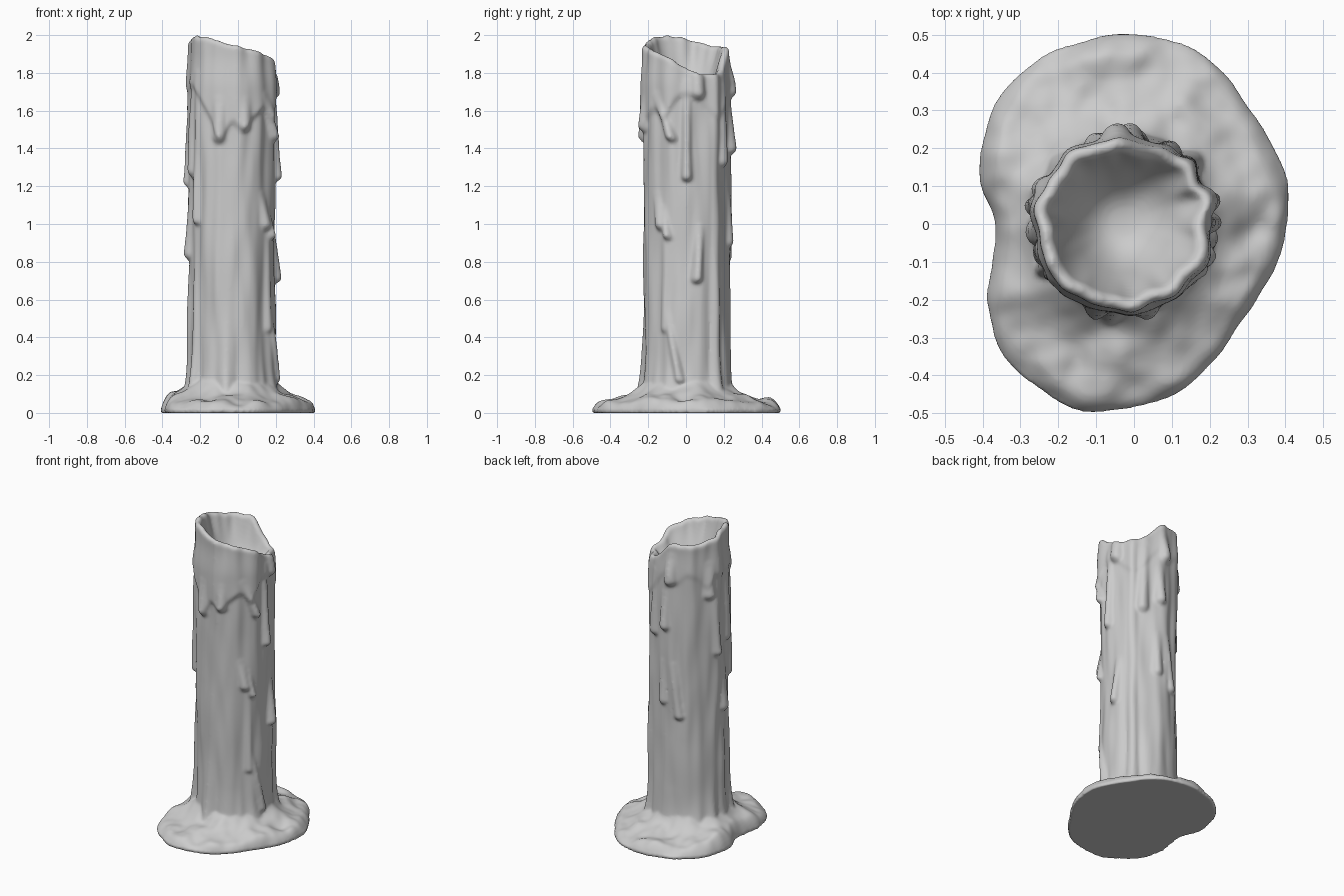
import bpy, bmesh, math
from mathutils import Vector, noise

cube = bpy.data.objects.get("Cube")
if cube:
    bpy.data.objects.remove(cube)

wax = bpy.data.materials.new("pale_grey_wax")
wax.use_nodes = True
COLOUR = (0.6, 0.6, 0.6, 1)
wax.diffuse_color = COLOUR
wax.node_tree.nodes["Principled BSDF"].inputs["Base Color"].default_value = COLOUR

SEG = 216
CX, CY, R = -0.032, 0.004, 0.226


def around(values, deg):
    """Smooth periodic interpolation of values spaced evenly round the circle."""
    n = len(values)
    f = (deg % 360) / 360 * n
    i, t = int(f) % n, f - int(f)
    a, b, c, d = (values[(i + k) % n] for k in (-1, 0, 1, 2))
    return b + 0.5 * t * (c - a + t * (2 * a - 5 * b + 4 * c - d + t * (3 * (b - c) + d - a)))


def smooth(a, b, x):
    t = max(0, min(1, (x - a) / (b - a)))
    return t * t * (3 - 2 * t)


def wobble(x, y, z):
    return noise.noise(Vector((x, y, z)))


def loft(name, rings):
    """Skin a list of closed rings into one solid object."""
    bm = bmesh.new()
    loops = [[bm.verts.new(p) for p in ring] for ring in rings]
    for lo, hi in zip(loops, loops[1:]):
        for i in range(SEG):
            j = (i + 1) % SEG
            bm.faces.new((lo[i], lo[j], hi[j], hi[i]))
    bm.faces.new(loops[0][::-1])
    bm.faces.new(loops[-1])
    bmesh.ops.recalc_face_normals(bm, faces=bm.faces)
    mesh = bpy.data.meshes.new(name)
    bm.to_mesh(mesh)
    bm.free()
    mesh.materials.append(wax)
    obj = bpy.data.objects.new(name, mesh)
    bpy.context.collection.objects.link(obj)
    return obj


# Rim height every 30 degrees, starting at +x
RIM = [1.825, 1.79, 1.825, 1.93, 1.935, 1.95, 1.98, 1.995, 1.98, 1.95, 1.925, 1.89]
# Lower edge of the wax curtain below the rim, every 15 degrees
CURTAIN = [1.68, 1.66, 1.6, 1.56, 1.62, 1.7, 1.74, 1.68, 1.74, 1.72, 1.66, 1.72,
           1.7, 1.72, 1.72, 1.66, 1.56, 1.44, 1.53, 1.49, 1.56, 1.6, 1.55, 1.65]
# Drips: start angle, end angle, top, bottom, half width, depth
DRIPS = [
    (253, 253, 1.65, 1.42, 0.045, 0.03), (288, 288, 1.65, 1.48, 0.04, 0.025),
    (318, 342, 1.68, 1.43, 0.038, 0.038), (0, 0, 1.75, 1.22, 0.034, 0.04),
    (316, 323, 1.15, 0.96, 0.042, 0.038), (326, 335, 1.08, 0.91, 0.034, 0.038),
    (18, 12, 0.98, 0.68, 0.036, 0.042), (328, 328, 1.0, 0.42, 0.03, 0.018),
    (328, 353, 0.6, 0.15, 0.03, 0.03), (41, 41, 1.75, 0.05, 0.04, 0.028),
    (58, 56, 1.72, 1.29, 0.045, 0.038), (94, 94, 1.85, 1.66, 0.05, 0.045),
    (84, 84, 1.6, 1.36, 0.045, 0.045), (100, 109, 1.15, 0.79, 0.034, 0.032),
    (155, 155, 1.8, 1.57, 0.045, 0.038), (165, 170, 1.55, 1.19, 0.036, 0.035),
    (190, 186, 1.2, 0.8, 0.048, 0.042), (200, 200, 1.76, 1.24, 0.045, 0.035),
    (219, 216, 1.8, 0.99, 0.03, 0.032), (211, 211, 1.0, 0.1, 0.035, 0.028),
    (183, 183, 0.9, 0.1, 0.05, 0.018), (80, 80, 1.15, 0.87, 0.04, 0.028),
    (15, 15, 1.85, 1.65, 0.05, 0.038),
]


def drip_depth(deg, z):
    best = 0
    for a0, a1, top, end, width, depth in DRIPS:
        t = max(0, min(1, (top - z) / (top - end)))
        da = (deg - (a0 + (a1 - a0) * t) + 180) % 360 - 180
        across = math.radians(da) * R
        # The segment stops short so the round tip lands on the stated bottom
        along = max(0, z - top, end + width - z)
        d = math.hypot(across, along) / (width * (0.75 + 0.25 * t ** 3))
        if d < 1:
            best = max(best, depth * (0.1 + 0.9 * t) * (1 - d * d))
    return best


def column_radius(deg, z):
    a = math.radians(deg)
    c, s = math.cos(a), math.sin(a)
    r = R + 0.014 * wobble(c * 2.5, s * 2.5, z * 0.6) + 0.01 * wobble(c * 4, s * 4, z * 3 + 7)
    # Curtain is thickest on the front, and the rim draws in above it
    edge = around(CURTAIN, deg)
    thick = 0.011 + 0.006 * math.cos(a - math.radians(285))
    r += thick * smooth(edge - 0.02, edge + 0.03, z) - 0.01 * smooth(1.72, 1.9, z)
    # Flare with ribs where the wax runs out at the foot
    flare = 0.07 + 0.09 * wobble(c * 4, s * 4, 3)
    return r + flare * math.exp(-z / 0.1) + drip_depth(deg, z)


def rim(deg):
    a = math.radians(deg)
    return around(RIM, deg) + 0.012 * wobble(math.cos(a) * 4, math.sin(a) * 4, 11)


def ring(radius, height):
    points = []
    for i in range(SEG):
        deg = 360 * i / SEG
        a = math.radians(deg)
        r, z = radius(deg), height(deg)
        points.append((CX + r * math.cos(a), CY + r * math.sin(a), z))
    return points


# Candle column: outer wall, broad rounded rim, then the hollow melted top
ROWS = 210
rings = []
for k in range(ROWS + 1):
    def wall_z(deg, u=k / ROWS):
        return 0.02 + u * (rim(deg) - 0.04)
    rings.append(ring(lambda deg: column_radius(deg, wall_z(deg)), wall_z))
for inset, drop in ((0.004, 0.009), (0.011, 0.002), (0.02, 0.0), (0.03, 0.006), (0.038, 0.017)):
    rings.append(ring(lambda deg: column_radius(deg, rim(deg) - 0.02) - inset,
                      lambda deg: rim(deg) - drop))
FLOOR, STEPS = 1.66, 28
for k in range(1, STEPS):
    f = 1 - k / STEPS
    b = smooth(0, 8, k)
    rings.append(ring(
        lambda deg: f * ((1 - b) * (column_radius(deg, rim(deg) - 0.02) - 0.038) + b * 0.187),
        lambda deg: FLOOR + f ** 2.6 * (rim(deg) - 0.017 - FLOOR)))
candle = loft("melted_candle", rings)

# Wax pool outline radius every 15 degrees, starting at +x
POOL = [0.405, 0.42, 0.425, 0.43, 0.468, 0.492, 0.503, 0.503, 0.503, 0.49, 0.462, 0.42,
        0.368, 0.388, 0.445, 0.488, 0.505, 0.512, 0.485, 0.46, 0.42, 0.39, 0.382, 0.393]


def pool_point(i, f, z=None):
    deg = 360 * i / SEG
    a = math.radians(deg)
    c, s = math.cos(a), math.sin(a)
    edge = around(POOL, deg) + 0.006 * wobble(c * 5, s * 5, 1)
    x, y = edge * f * c, edge * f * s
    if z is None:
        gap = max(0, math.hypot(x - CX, y - CY) - R)
        z = 0.05 + 0.12 * math.exp(-gap / 0.09)
        z += 0.03 * wobble(x * 8, y * 8, 2) + 0.01 * wobble(x * 17, y * 17, 5)
        # Raised lip on the side lobe, rounded outer edge all round
        z += 0.03 * math.exp(-((x + 0.34) ** 2 + (y - 0.17) ** 2) / 0.008)
        z = max(z, 0.04) * math.sqrt(max(0, 1 - ((f - 0.88) / 0.12) ** 2) if f > 0.88 else 1)
        z = max(z, 0.02)
    return (x, y, z)


rings = [[pool_point(i, f, 0) for i in range(SEG)] for f in (0.5, 0.995)]
for k in range(61):
    f = 0.35 + 0.65 * math.sin((1 - k / 60) * math.pi / 2)
    rings.append([pool_point(i, f) for i in range(SEG)])
pool = loft("wax_pool", rings)

# Melt the column and the pool into one soft skin
bpy.ops.object.select_all(action="DESELECT")
candle.select_set(True)
pool.select_set(True)
bpy.context.view_layer.objects.active = candle
bpy.ops.object.join()
remesh = candle.modifiers.new("melt_together", "REMESH")
remesh.mode = "VOXEL"
remesh.voxel_size = 0.009
soften = candle.modifiers.new("soften", "SMOOTH")
soften.factor = 0.5
soften.iterations = 4
for modifier in ("melt_together", "soften"):
    bpy.ops.object.modifier_apply(modifier=modifier)
bpy.ops.object.shade_smooth_by_angle(angle=math.radians(60))
